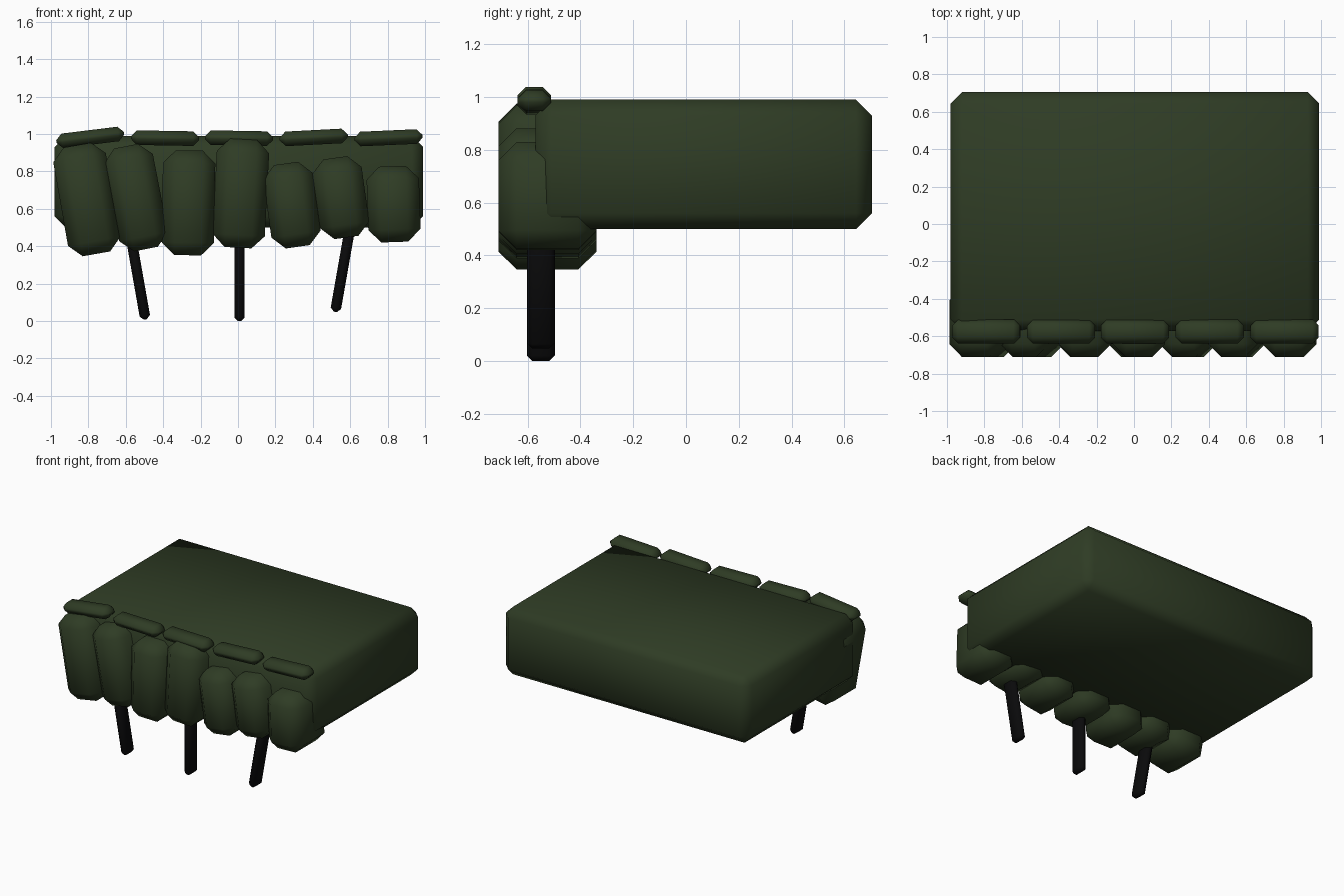
import bpy, bmesh, math

if "Cube" in bpy.data.objects:
    bpy.data.objects.remove(bpy.data.objects["Cube"])


def material(name, rgb):
    m = bpy.data.materials.new(name)
    m.diffuse_color = (*rgb, 1)
    m.use_nodes = True
    m.node_tree.nodes["Principled BSDF"].inputs["Base Color"].default_value = m.diffuse_color
    return m


green = material("dark_leaf_green", (0.028, 0.045, 0.018))
black = material("black_stem", (0.003, 0.003, 0.0033))


def chamfer_box(name, centre, size, chamfer, mat, lean=0.0):
    """Chamfered box with smooth normals, leaning to +x by lean degrees."""
    bm = bmesh.new()
    bmesh.ops.create_cube(bm, size=1)
    bmesh.ops.scale(bm, vec=size, verts=bm.verts)
    bmesh.ops.bevel(bm, geom=bm.edges[:], offset=chamfer, segments=1,
                    profile=0.5, affect='EDGES')
    for f in bm.faces:
        f.smooth = True
    me = bpy.data.meshes.new(name)
    bm.to_mesh(me)
    bm.free()
    me.materials.append(mat)
    ob = bpy.data.objects.new(name, me)
    ob.location = centre
    ob.rotation_euler.y = math.radians(lean)
    bpy.context.collection.objects.link(ob)
    return ob


# Large main body
chamfer_box("main_block", (0.005, 0.067, 0.745), (1.97, 1.276, 0.49), 0.06, green)

# Hanging front lobes: x, z, width, height, lean
lobes = [
    (-0.808, 0.650, 0.285, 0.59, -10),
    (-0.545, 0.660, 0.265, 0.56, -11),
    (-0.265, 0.632, 0.280, 0.56, 1),
    (0.015, 0.682, 0.280, 0.58, 3),
    (0.288, 0.620, 0.265, 0.45, -8),
    (0.550, 0.660, 0.265, 0.43, -8),
    (0.832, 0.625, 0.280, 0.405, -2),
]
for i, (x, z, w, h, a) in enumerate(lobes, 1):
    chamfer_box(f"front_lobe_{i}", (x, -0.525, z), (w, 0.37, h), 0.068, green, a)

# Row of small rolls along the top front edge: x, z, lean
rolls = [(-0.79, 0.982, -7), (-0.39, 0.978, 1), (0.005, 0.978, 1),
         (0.405, 0.982, -3), (0.805, 0.980, -2.5)]
for i, (x, z, a) in enumerate(rolls, 1):
    chamfer_box(f"top_roll_{i}", (x, -0.575, z), (0.365, 0.127, 0.078), 0.032, green, a)

# Three thin stems: x, z, lean
for i, (x, z, a) in enumerate([(-0.54, 0.265, -10), (0.008, 0.26, 0), (0.565, 0.305, 10)], 1):
    chamfer_box(f"stem_{i}", (x, -0.55, z), (0.056, 0.105, 0.52), 0.02, black, a)
